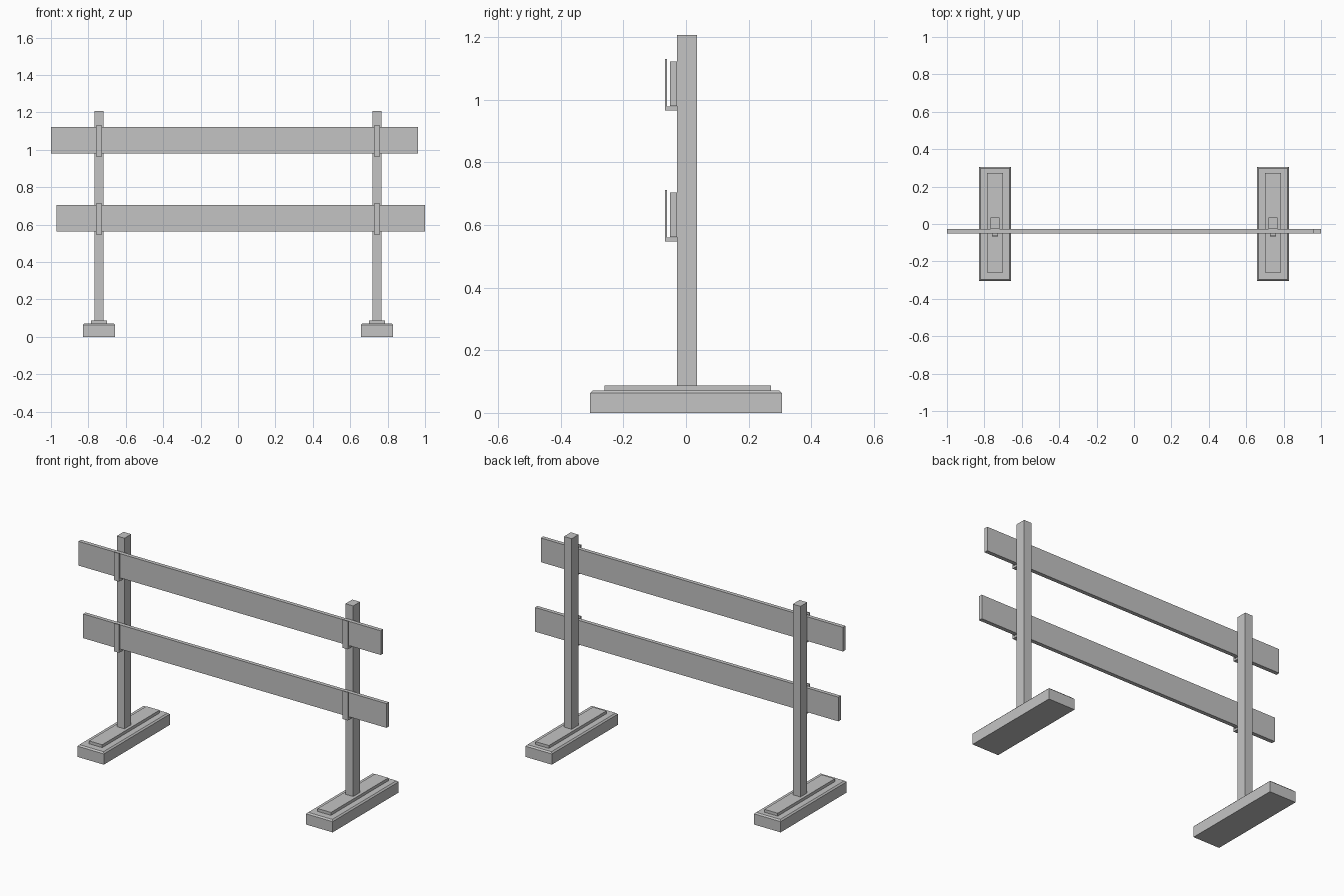
import bpy
import bmesh

cube = bpy.data.objects.get("Cube")
if cube:
    bpy.data.objects.remove(cube, do_unlink=True)

# One plain grey for everything
grey = bpy.data.materials.new("light_grey")
grey.use_nodes = True
colour = (0.55, 0.55, 0.55, 1)
grey.diffuse_color = colour
grey.node_tree.nodes["Principled BSDF"].inputs["Base Color"].default_value = colour


def box(name, x, y, z, chamfer=0):
    """Box from (min, max) ranges, with optional chamfer on its top edges."""
    bm = bmesh.new()
    bmesh.ops.create_cube(bm, size=1)
    for v in bm.verts:
        v.co = [r[0] if c < 0 else r[1] for c, r in zip(v.co, (x, y, z))]
    if chamfer:
        top = [e for e in bm.edges if all(v.co.z == max(w.co.z for w in bm.verts) for v in e.verts)]
        bmesh.ops.bevel(bm, geom=top, offset=chamfer, segments=1, affect='EDGES')
    mesh = bpy.data.meshes.new(name)
    bm.to_mesh(mesh)
    bm.free()
    mesh.materials.append(grey)
    obj = bpy.data.objects.new(name, mesh)
    bpy.context.collection.objects.link(obj)
    return obj


def around(centre, half):
    return (centre - half, centre + half)


post_front = -0.028
levels = {"lower": (0.562, (-0.97, 1.0)), "upper": (0.98, (-1.0, 0.963))}

# Stands: foot, mounting plate, post and board brackets
for side, x in (("right", -0.743), ("left", 0.743)):
    box(side + "_foot", around(x, 0.086), (-0.306, 0.306), (0, 0.071), 0.008)
    box(side + "_foot_plate", around(x, 0.043), (-0.26, 0.272), (0.071, 0.088))
    box(side + "_post", around(x, 0.025), (post_front, 0.035), (0.088, 1.207))
    for level, (z, span) in levels.items():
        name = f"{side}_{level}_bracket"
        box(name + "_shelf", around(x, 0.017), (-0.067, post_front), (z - 0.015, z - 0.002))
        box(name + "_lip", around(x, 0.017), (-0.067, -0.06), (z - 0.002, z + 0.15))

# Boards resting in the brackets
for level, (z, span) in levels.items():
    box(level + "_board", span, (-0.051, post_front), (z, z + 0.142))
